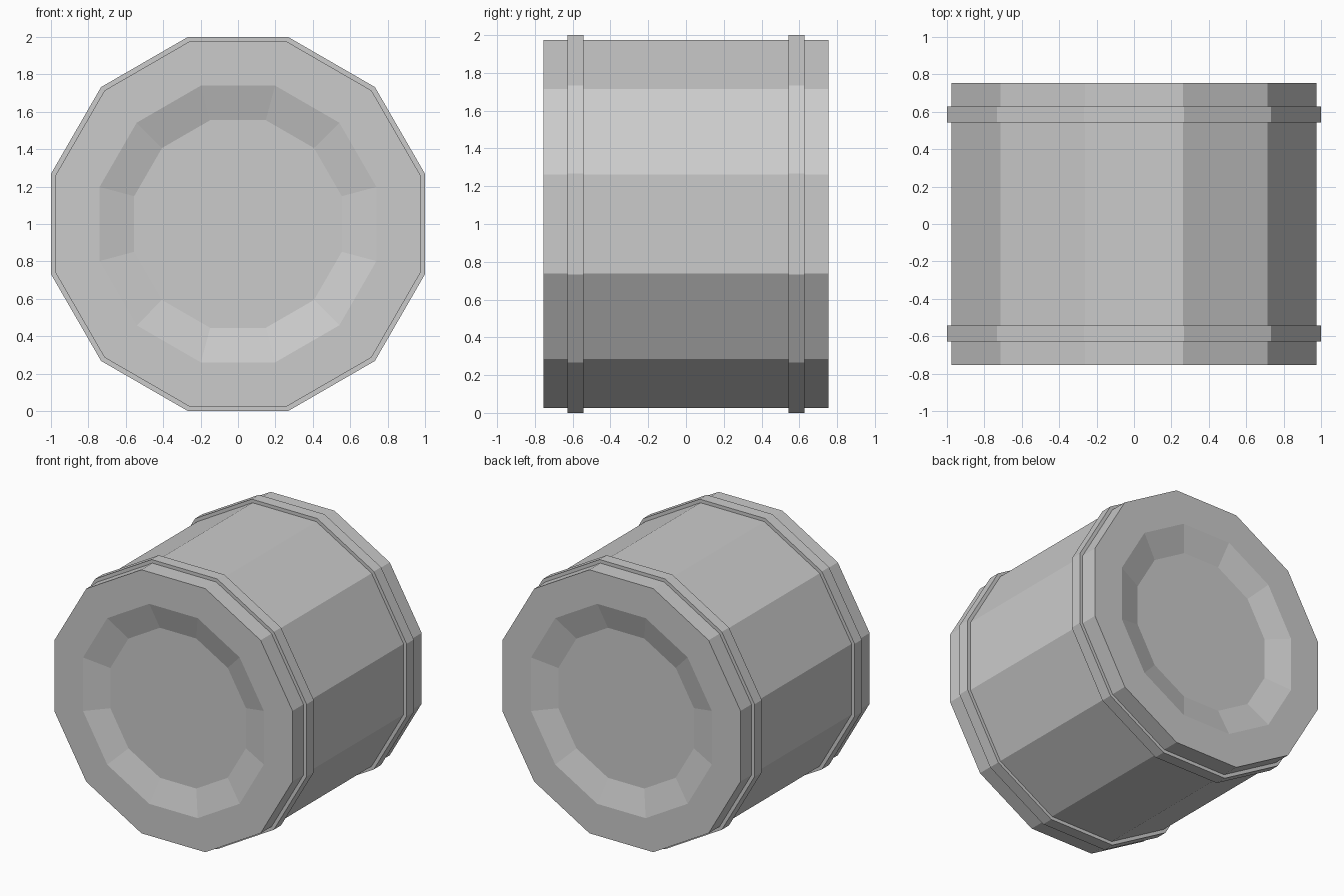
import bpy, bmesh, math

if "Cube" in bpy.data.objects:
    bpy.data.objects.remove(bpy.data.objects["Cube"])

SIDES = 12
CENTRE_Z = 1.0


def lathe(name, profile, closed=False):
    """Sweep (flat radius, y) points around the horizontal y axis, in 12 flat sides."""
    bm = bmesh.new()
    rings = []
    for flat_radius, y in profile:
        r = flat_radius / math.cos(math.pi / SIDES)
        angles = [(i + 0.5) * math.tau / SIDES for i in range(SIDES)]
        rings.append([bm.verts.new((r * math.cos(a), y, r * math.sin(a)))
                      for a in angles])
    pairs = list(zip(rings, rings[1:]))
    if closed:
        pairs.append((rings[-1], rings[0]))
    else:
        bm.faces.new(rings[0])
        bm.faces.new(rings[-1])
    for a, b in pairs:
        for i in range(SIDES):
            j = (i + 1) % SIDES
            bm.faces.new((a[i], a[j], b[j], b[i]))
    bmesh.ops.recalc_face_normals(bm, faces=bm.faces)
    mesh = bpy.data.meshes.new(name)
    bm.to_mesh(mesh)
    bm.free()
    obj = bpy.data.objects.new(name, mesh)
    obj.location.z = CENTRE_Z
    bpy.context.collection.objects.link(obj)
    return obj


# Barrel body with a shallow sloped recess in each end
END, DEPTH = 0.755, 0.055
half = [(0.555, END - DEPTH), (0.74, END), (0.975, END)]
lathe("barrel_body", [(r, -y) for r, y in half] + half[::-1])

# Raised hoop near each end
for name, y in (("front_hoop", -0.585), ("back_hoop", 0.585)):
    lathe(name, [(0.97, y - 0.042), (1.0, y - 0.042),
                 (1.0, y + 0.042), (0.97, y + 0.042)], closed=True)
